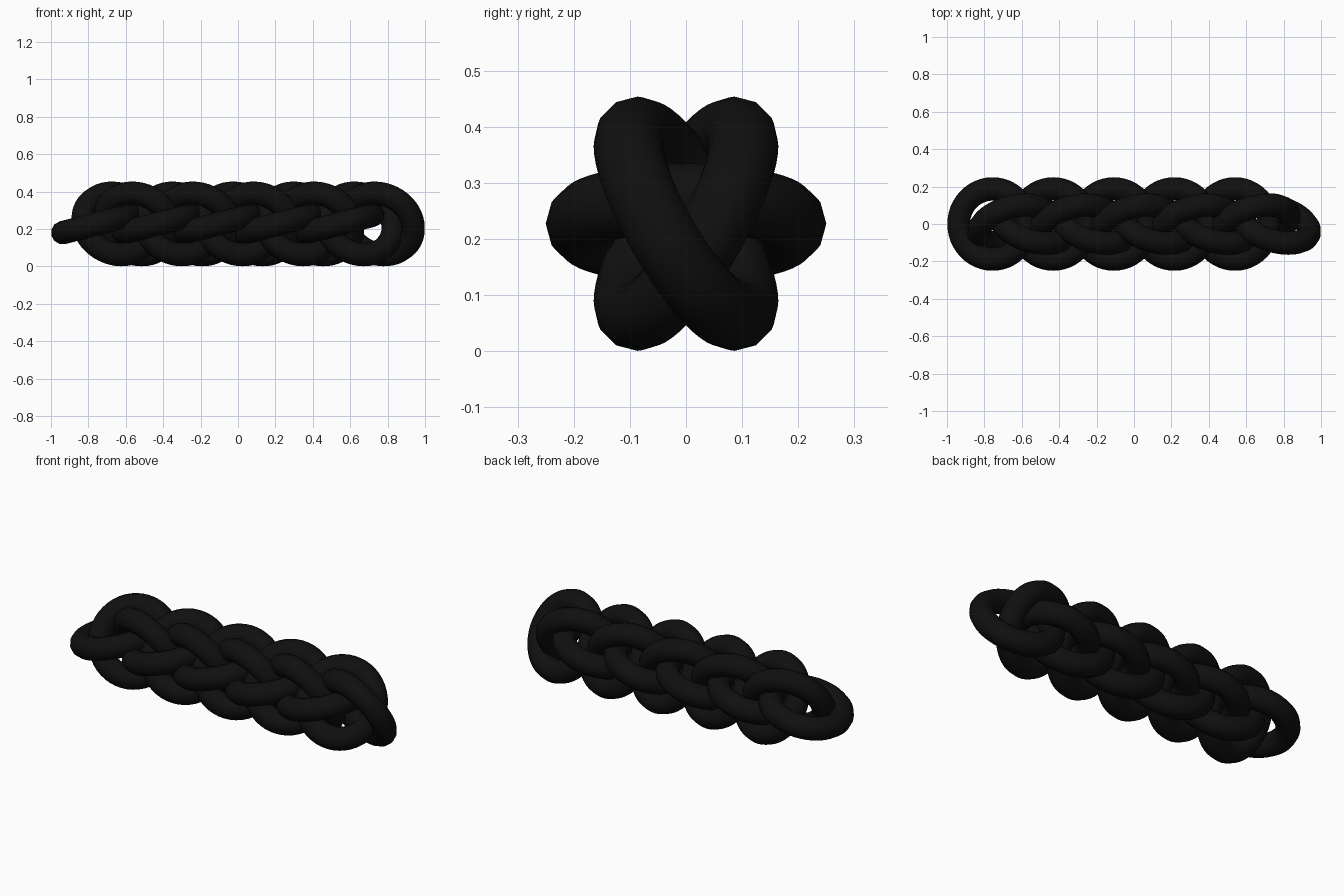
import bpy
from math import radians, sin, cos
from mathutils import Matrix

if "Cube" in bpy.data.objects:
    bpy.data.objects.remove(bpy.data.objects["Cube"])

COUNT, R, r = 15, 0.1875, 0.0625
TILT = radians(14.5)
SPAN = 1 - (R * cos(TILT) + r)      # x of the end link centres
STEP = 2 * SPAN / (COUNT - 1)

mat = bpy.data.materials.new("black_metal")
mat.diffuse_color = (0.005, 0.005, 0.005, 1)
mat.use_nodes = True
mat.node_tree.nodes["Principled BSDF"].inputs["Base Color"].default_value = mat.diffuse_color

# Interlocked rings: each tilted along the chain and turned 120 degrees from the last
for i in range(COUNT):
    bpy.ops.mesh.primitive_torus_add(major_radius=R, minor_radius=r,
                                     major_segments=48, minor_segments=12)
    link = bpy.context.object
    link.name = f"chain_link_{i + 1:02d}"
    link.matrix_world = (Matrix.Translation((-SPAN + i * STEP, 0, 0.2275))
                         @ Matrix.Rotation(radians(-120 * i), 4, 'X')
                         @ Matrix.Rotation(-TILT, 4, 'Y'))
    link.data.materials.append(mat)
    bpy.ops.object.shade_smooth()
